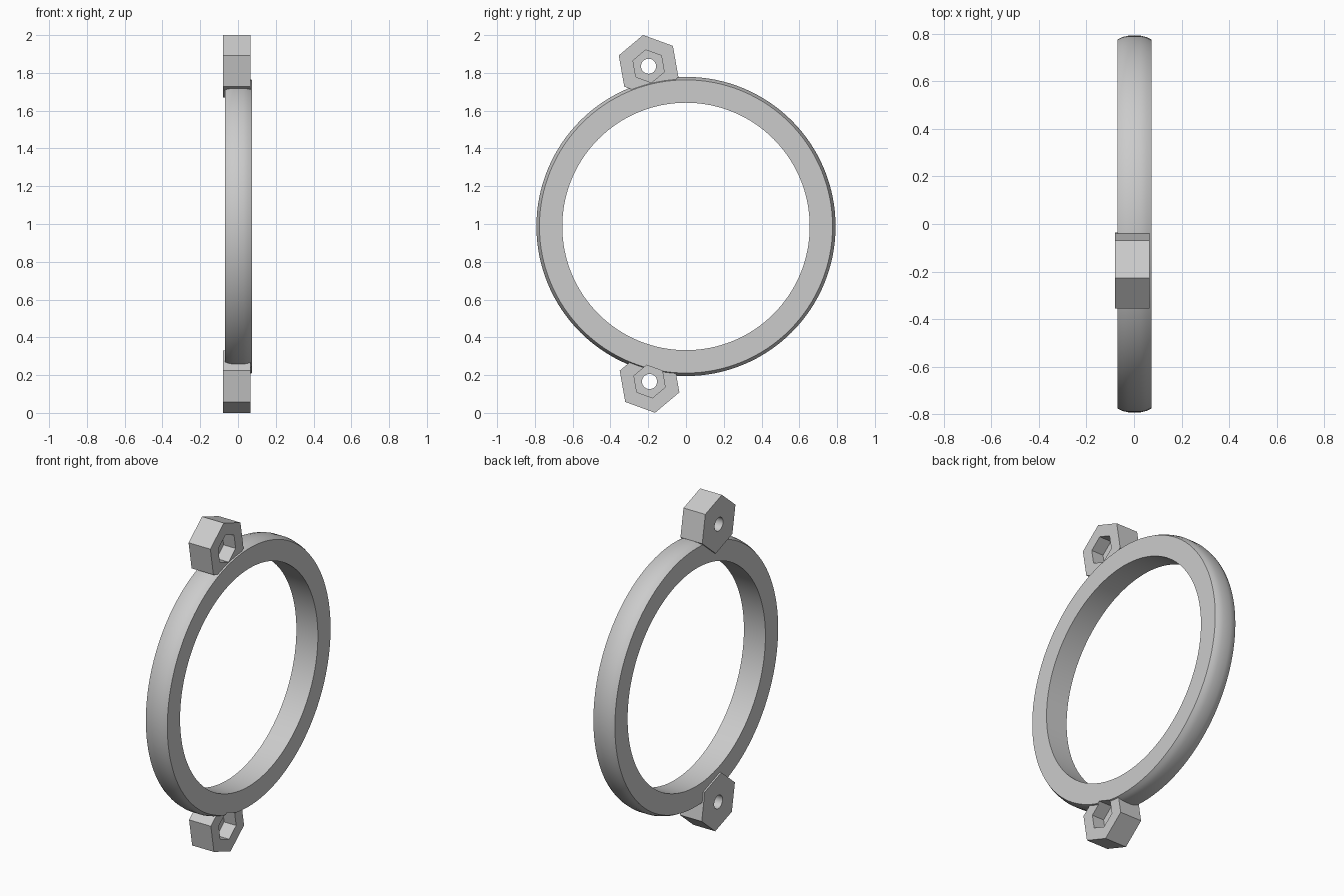
import bpy, bmesh
from math import cos, sin, pi, radians
from mathutils import Matrix

cube = bpy.data.objects.get("Cube")
if cube:
    bpy.data.objects.remove(cube)

grey = bpy.data.materials.new("light_grey")
grey.use_nodes = True
colour = (0.6, 0.6, 0.6, 1)
grey.diffuse_color = colour
grey.node_tree.nodes["Principled BSDF"].inputs["Base Color"].default_value = colour


def make_object(name, bm):
    bmesh.ops.recalc_face_normals(bm, faces=bm.faces)
    mesh = bpy.data.meshes.new(name)
    bm.to_mesh(mesh)
    bm.free()
    mesh.materials.append(grey)
    obj = bpy.data.objects.new(name, mesh)
    bpy.context.collection.objects.link(obj)
    return obj


def prism(name, sides, radius, x0, x1, y, z, turn=0):
    """Regular prism along x, with its first corner at angle turn."""
    bm = bmesh.new()
    angles = [radians(turn) + 2 * pi * i / sides for i in range(sides)]
    ends = [[bm.verts.new((x, y + radius * cos(a), z + radius * sin(a)))
             for a in angles] for x in (x0, x1)]
    for end in ends:
        bm.faces.new(end)
    for i in range(sides):
        j = (i + 1) % sides
        bm.faces.new((ends[0][i], ends[0][j], ends[1][j], ends[1][i]))
    return make_object(name, bm)


def cut(obj, cutter):
    mod = obj.modifiers.new("cut", "BOOLEAN")
    mod.operation = "DIFFERENCE"
    mod.solver = "EXACT"
    mod.object = cutter
    bpy.context.view_layer.objects.active = obj
    bpy.ops.object.modifier_apply(modifier=mod.name)


def smooth(obj):
    bpy.ops.object.select_all(action="DESELECT")
    obj.select_set(True)
    bpy.context.view_layer.objects.active = obj
    bpy.ops.object.shade_smooth_by_angle(angle=radians(30))


# Ring with a crowned outer rim, turned around the x axis
RING_Z, SEGMENTS = 0.987, 128
profile = [(-0.07, 0.655), (-0.07, 0.776), (-0.05, 0.786), (-0.025, 0.792),
           (0.028, 0.792), (0.053, 0.786), (0.073, 0.776), (0.073, 0.655)]
bm = bmesh.new()
loops = []
for i in range(SEGMENTS):
    a = 2 * pi * i / SEGMENTS
    loops.append([bm.verts.new((x, r * cos(a), RING_Z + r * sin(a)))
                  for x, r in profile])
for i in range(SEGMENTS):
    here, after = loops[i], loops[(i + 1) % SEGMENTS]
    for k in range(len(profile)):
        m = (k + 1) % len(profile)
        bm.faces.new((here[k], here[m], after[m], after[k]))
ring = make_object("ring", bm)

# Hexagonal lugs with a nut recess on the left and a bolt hole through
for name, y, z in (("upper_lug", -0.198, 1.835), ("lower_lug", -0.193, 0.166)):
    lug = prism(name, 6, 0.168, -0.08, 0.065, y, z, turn=100)
    recess = prism("recess_cutter", 6, 0.088, -0.015, 0.2, y, z, turn=100)
    hole = prism("hole_cutter", 32, 0.04, -0.2, 0.2, y, z)
    cut(lug, recess)
    cut(lug, hole)
    cut(ring, recess)
    for helper in (recess, hole):
        bpy.data.objects.remove(helper)
    smooth(lug)
smooth(ring)
